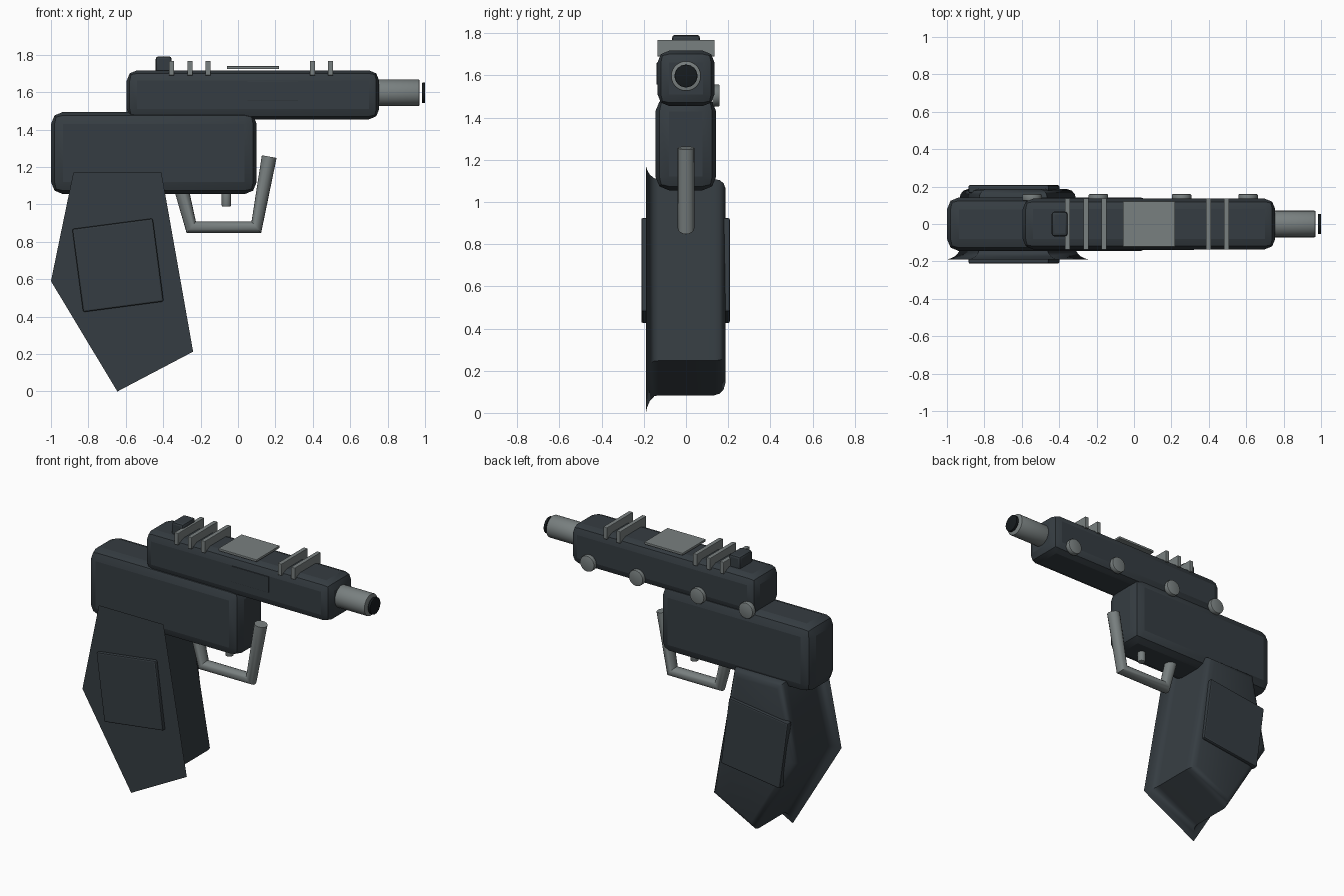
import bpy, bmesh, math
from mathutils import Vector

if "Cube" in bpy.data.objects:
    bpy.data.objects.remove(bpy.data.objects["Cube"])


def material(name, rgb):
    m = bpy.data.materials.new(name)
    m.diffuse_color = (*rgb, 1)
    m.use_nodes = True
    m.node_tree.nodes["Principled BSDF"].inputs["Base Color"].default_value = m.diffuse_color
    return m


DARK = material("dark_gunmetal", (0.036, 0.046, 0.054))
GREY = material("grey_metal", (0.19, 0.215, 0.215))
BLACK = material("black", (0.008, 0.011, 0.013))


def finish(obj, mat, angle=35):
    obj.data.materials.clear()
    obj.data.materials.append(mat)
    bpy.ops.object.select_all(action='DESELECT')
    obj.select_set(True)
    bpy.context.view_layer.objects.active = obj
    bpy.ops.object.shade_smooth_by_angle(angle=math.radians(angle))
    return obj


def mesh_object(name, bm):
    bmesh.ops.recalc_face_normals(bm, faces=bm.faces)
    me = bpy.data.meshes.new(name)
    bm.to_mesh(me)
    bm.free()
    obj = bpy.data.objects.new(name, me)
    bpy.context.collection.objects.link(obj)
    return obj


def box(name, x, y, z, mat, bevel=0.0, segments=2, angle=20):
    """Box from (min, max) ranges with bevelled edges."""
    bm = bmesh.new()
    bmesh.ops.create_cube(bm, size=1)
    for v in bm.verts:
        v.co = [(r[0] + r[1]) / 2 + c * (r[1] - r[0]) for r, c in zip((x, y, z), v.co)]
    if bevel:
        bmesh.ops.bevel(bm, geom=bm.edges[:], offset=bevel, segments=segments,
                        profile=0.5, affect='EDGES')
    return finish(mesh_object(name, bm), mat, angle)


def rod(name, start, end, radius, mat, bevel=0.0, sides=32):
    """Cylinder between two points with softened rims."""
    a, b = Vector(start), Vector(end)
    bm = bmesh.new()
    bmesh.ops.create_cone(bm, cap_ends=True, segments=sides, radius1=radius,
                          radius2=radius, depth=(b - a).length)
    if bevel:
        rims = [e for e in bm.edges if any(len(f.verts) > 4 for f in e.link_faces)]
        bmesh.ops.bevel(bm, geom=rims, offset=bevel, segments=2, profile=0.5, affect='EDGES')
    obj = mesh_object(name, bm)
    obj.location = (a + b) / 2
    obj.rotation_euler = (b - a).to_track_quat('Z', 'Y').to_euler()
    return finish(obj, mat)


def inset(points, d):
    """Offset a clockwise polygon inwards by d."""
    out = []
    for i, p in enumerate(points):
        p = Vector(p)
        u = (p - Vector(points[i - 1])).normalized()
        v = (Vector(points[(i + 1) % len(points)]) - p).normalized()
        n1, n2 = Vector((u.y, -u.x)), Vector((v.y, -v.x))
        out.append(p + (n1 + n2) * d / (1 + n1.dot(n2)))
    return out


# Upper slide and receiver body
box("slide", (-0.595, 0.755), (-0.135, 0.135), (1.455, 1.717), DARK, 0.055)
box("receiver", (-1.0, 0.10), (-0.145, 0.143), (1.055, 1.495), DARK, 0.065)

# Grip: flared front rim, straight walls, rounded back rim
outline = [(-0.88, 1.172), (-0.41, 1.172), (-0.24, 0.213), (-0.645, 0.0), (-1.0, 0.59)]
profile = [(-0.19, 0.0), (-0.184, 0.02), (-0.172, 0.042), (-0.15, 0.06), (-0.13, 0.063),
           (0.135, 0.063), (0.16, 0.069), (0.178, 0.083), (0.187, 0.107)]
bm = bmesh.new()
rings = [[bm.verts.new((p[0], y, p[1])) for p in inset(outline, d)] for y, d in profile]
for r, s in zip(rings, rings[1:]):
    for i in range(5):
        j = (i + 1) % 5
        bm.faces.new((r[i], r[j], s[j], s[i]))
bm.faces.new(rings[0])
bm.faces.new(rings[-1])
finish(mesh_object("grip", bm), DARK, 50)

# Tilted grip panels on both sides
for name, y in (("grip_panel_front", (-0.212, -0.17)), ("grip_panel_back", (0.165, 0.208))):
    panel = box(name, (-0.217, 0.217), y, (-0.224, 0.224), DARK, 0.009)
    panel.location = (-0.642, 0, 0.675)
    panel.rotation_euler.y = math.radians(-7.5)

# Slide fittings: side plate, top plate, rear sight, ribs
box("side_plate", (0.05, 0.322), (-0.14, -0.131), (1.556, 1.66), DARK, 0.002)
box("top_plate", (-0.06, 0.22), (-0.122, 0.122), (1.724, 1.74), GREY, 0.004)
box("rear_sight", (-0.44, -0.355), (-0.066, 0.066), (1.69, 1.792), DARK, 0.014)
for i, x in enumerate((-0.355, -0.257, -0.16, 0.398, 0.495)):
    box(f"rib_{i + 1}", (x - 0.014, x + 0.014), (-0.136, 0.136), (1.69, 1.768), GREY, 0.003)

# Round buttons along the back side
for i, x in enumerate((-0.545, -0.19, 0.255, 0.61)):
    rod(f"button_{i + 1}", (x, 0.125, 1.505), (x, 0.16, 1.505), 0.052, GREY, 0.006)

# Barrel and muzzle disc
rod("barrel", (0.70, 0, 1.597), (0.97, 0, 1.597), 0.071, GREY, 0.004)
rod("muzzle", (0.984, 0, 1.597), (1.0, 0, 1.597), 0.054, BLACK, 0.002)

# Trigger and swept trigger guard
rod("trigger", (-0.062, 0, 1.10), (-0.062, 0, 0.988), 0.025, GREY, 0.008, 16)
path = [(0.167, 1.256), (0.098, 0.878), (-0.25, 0.878), (-0.312, 1.12)]
curve = bpy.data.curves.new("trigger_guard", 'CURVE')
curve.dimensions = '3D'
curve.bevel_depth = 0.04
curve.bevel_resolution = 6
curve.use_fill_caps = True
spline = curve.splines.new('POLY')
spline.points.add(len(path) - 1)
for p, (x, z) in zip(spline.points, path):
    p.co = (x, 0, z, 1)
guard = bpy.data.objects.new("trigger_guard", curve)
bpy.context.collection.objects.link(guard)
bpy.ops.object.select_all(action='DESELECT')
guard.select_set(True)
bpy.context.view_layer.objects.active = guard
bpy.ops.object.convert(target='MESH')
finish(bpy.context.object, GREY)
